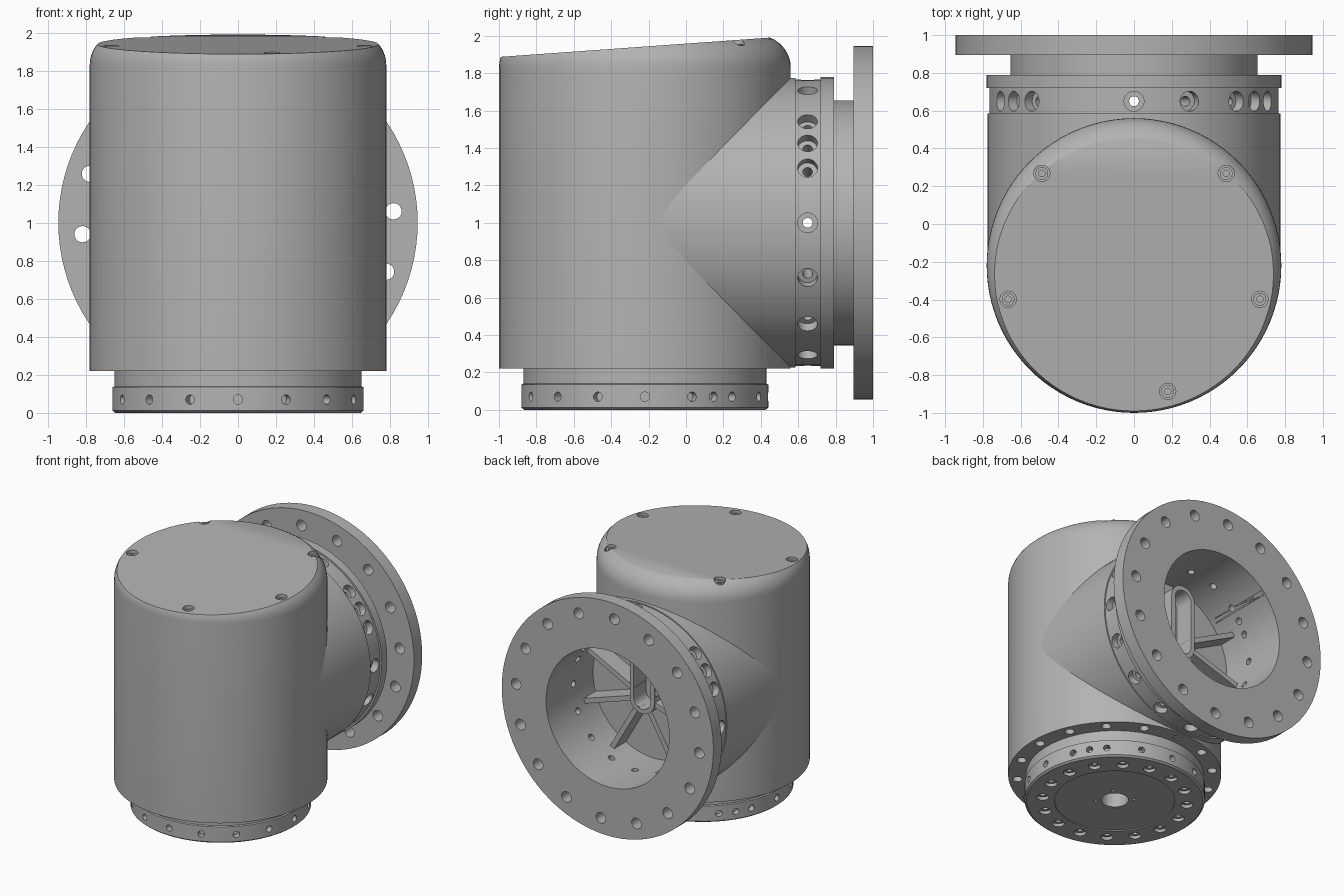
import bpy, bmesh
from math import pi, cos, sin, radians
from mathutils import Matrix, Vector

cube = bpy.data.objects.get("Cube")
if cube:
    bpy.data.objects.remove(cube, do_unlink=True)

grey = bpy.data.materials.new("machined grey")
grey.use_nodes = True
COLOUR = (0.45, 0.45, 0.45, 1)
grey.diffuse_color = COLOUR
grey.node_tree.nodes["Principled BSDF"].inputs["Base Color"].default_value = COLOUR

BODY_Y = -0.22          # upright axis
ARM_Z = 1.0             # height of the sideways axis
UPRIGHT = Matrix.Translation((0, BODY_Y, 0))
SIDEWAYS = Matrix.Translation((0, 0, ARM_Z)) @ Matrix.Rotation(-pi / 2, 4, 'X')
STEP = 2 * pi / 16


def lathe(bm, profile, matrix, sides=96):
    """Revolve (radius, height) points, from axis to axis, into a closed solid."""
    rings = []
    for r, h in profile:
        if r == 0:
            rings.append([bm.verts.new(matrix @ Vector((0, 0, h)))])
        else:
            rings.append([bm.verts.new(matrix @ Vector((r * cos(i * 2 * pi / sides), r * sin(i * 2 * pi / sides), h)))
                          for i in range(sides)])
    for a, b in zip(rings, rings[1:]):
        for i in range(sides):
            j = (i + 1) % sides
            quad = [a[i % len(a)], a[j % len(a)], b[j % len(b)], b[i % len(b)]]
            bm.faces.new(list(dict.fromkeys(quad)))


def rod(bm, radius, low, high, matrix, sides=20):
    lathe(bm, [(0, low), (radius, low), (radius, high), (0, high)], matrix, sides)


def finish(bm, name):
    bmesh.ops.recalc_face_normals(bm, faces=bm.faces)
    mesh = bpy.data.meshes.new(name)
    bm.to_mesh(mesh)
    bm.free()
    mesh.materials.append(grey)
    obj = bpy.data.objects.new(name, mesh)
    bpy.context.collection.objects.link(obj)
    return obj


def smooth(obj):
    bpy.ops.object.select_all(action='DESELECT')
    obj.select_set(True)
    bpy.context.view_layer.objects.active = obj
    bpy.ops.object.shade_smooth_by_angle(angle=radians(30))


def cut(obj, *cutters):
    bpy.context.view_layer.objects.active = obj
    for cutter in cutters:
        mod = obj.modifiers.new("cut", 'BOOLEAN')
        mod.operation = 'DIFFERENCE'
        mod.solver = 'EXACT'
        mod.object = cutter
        bpy.ops.object.modifier_apply(modifier=mod.name)
    smooth(obj)


def aim(origin, direction):
    return Matrix.Translation(origin) @ Vector(direction).to_track_quat('Z', 'Y').to_matrix().to_4x4()


# Upright housing with a rounded rim and a sloping top
bm = bmesh.new()
rim = [(0.61 + 0.17 * cos(t * pi / 20), 1.83 + 0.17 * sin(t * pi / 20)) for t in range(11)]
lathe(bm, [(0, 0.22), (0.78, 0.22)] + rim + [(0, 2.0)], UPRIGHT)
cutplane = bmesh.ops.bisect_plane(bm, geom=bm.verts[:] + bm.edges[:] + bm.faces[:], plane_co=(0, -0.98, 1.888),
                                  plane_no=(0, -0.0714, 1), clear_outer=True)
bmesh.ops.holes_fill(bm, edges=[e for e in bm.edges if e.is_boundary], sides=0)
housing = finish(bm, "housing")

# Sideways arm with bolt band, collar, neck and mounting plate
bm = bmesh.new()
lathe(bm, [(0, BODY_Y), (0.775, BODY_Y), (0.775, 0.585), (0.766, 0.585), (0.766, 0.72), (0.78, 0.72),
           (0.78, 0.79), (0.655, 0.79), (0.655, 0.895), (0.945, 0.895), (0.945, 1.0), (0, 1.0)], SIDEWAYS)
arm = finish(bm, "side_arm")

# Base ring with a shallow step in its underside
bm = bmesh.new()
lathe(bm, [(0, 0.008), (0.44, 0.008), (0.44, 0), (0.645, 0), (0.66, 0.012), (0.66, 0.135), (0.65, 0.14),
           (0.65, 0.26), (0, 0.26)], UPRIGHT)
base = finish(bm, "base_ring")

# Cutter: wide bore of the arm
bm = bmesh.new()
rod(bm, 0.55, 0.4, 1.1, SIDEWAYS, 96)
bore = finish(bm, "bore_cutter")

# Cutter: plate bolt holes and stepped holes around the band
ring_angles = [i * STEP for i in range(16)] + [1.5 * STEP, pi - 1.5 * STEP]
bm = bmesh.new()
for i in range(16):
    a = i * STEP - radians(4.2)
    rod(bm, 0.043, 0.85, 1.05, SIDEWAYS @ Matrix.Translation((0.82 * cos(a), 0.82 * sin(a), 0)))
for a in ring_angles:
    lathe(bm, [(0, 0.5), (0.026, 0.5), (0.026, 0.71), (0.053, 0.71), (0.053, 0.82), (0, 0.82)],
          aim((0, 0.65, ARM_Z), (cos(a), 0, sin(a))), 20)
arm_holes = finish(bm, "arm_hole_cutter")

# Cutter: base holes, side, underside and centre
bm = bmesh.new()
for a in ring_angles:
    rod(bm, 0.025, 0.61, 0.7, aim((0, BODY_Y, 0.07), (cos(a), sin(a), 0)))
for i in range(16):
    a = (i + 0.5) * STEP
    lathe(bm, [(0, -0.05), (0.045, -0.05), (0.045, 0.025), (0.022, 0.025), (0.022, 0.04), (0, 0.04)],
          UPRIGHT @ Matrix.Translation((0.53 * cos(a), 0.53 * sin(a), 0)), 20)
for i in range(4):
    a = i * pi / 2 + pi / 4
    rod(bm, 0.012, -0.05, 0.05, UPRIGHT @ Matrix.Translation((0.14 * cos(a), 0.14 * sin(a), 0)), 12)
rod(bm, 0.1, -0.05, 0.6, UPRIGHT, 40)
base_holes = finish(bm, "base_hole_cutter")

# Cutter: lid screw pockets and holes under the housing edge
lid_points = [(0.69 * cos(radians(d)), 0.69 * sin(radians(d))) for d in (45, 135, 195, 285, 345)]
bm = bmesh.new()
for x, y in lid_points:
    top = 1.888 + (y + BODY_Y + 0.98) * 0.0714
    rod(bm, 0.043, top - 0.06, 2.1, UPRIGHT @ Matrix.Translation((x, y, 0)))
for i in range(16):
    a = i * STEP
    rod(bm, 0.035, 0.15, 0.27, UPRIGHT @ Matrix.Translation((0.715 * cos(a), 0.715 * sin(a), 0)))
housing_holes = finish(bm, "housing_hole_cutter")

cut(housing, bore, housing_holes, base_holes)
cut(arm, bore, arm_holes, base_holes)
cut(base, base_holes)
for cutter in (bore, arm_holes, base_holes, housing_holes):
    bpy.data.objects.remove(cutter, do_unlink=True)

# Lid screws sunk in their pockets
bm = bmesh.new()
for x, y in lid_points:
    top = 1.888 + (y + BODY_Y + 0.98) * 0.0714
    lathe(bm, [(0, top - 0.08), (0.034, top - 0.08), (0.034, top - 0.02), (0.017, top - 0.02),
               (0.017, top - 0.04), (0, top - 0.04)], UPRIGHT @ Matrix.Translation((x, y, 0)), 20)
smooth(finish(bm, "lid_screws"))

# Radial ribs on the floor of the bore
bm = bmesh.new()
for d in (27, 153, -18, 198, -60, 240):
    bmesh.ops.create_cube(bm, size=1, matrix=Matrix.Translation((0, 0.47, ARM_Z))
                          @ Matrix.Rotation(-radians(d), 4, 'Y')
                          @ Matrix.Translation((0.325, 0, 0)) @ Matrix.Diagonal((0.47, 0.16, 0.04, 1)))
finish(bm, "bore_ribs")


# Upright slot frame in the middle of the bore floor
def slot_loop(bm, radius, y):
    loop = []
    for i in range(26):
        half, k = divmod(i, 13)
        a = pi * half + pi * k / 12
        loop.append(bm.verts.new((radius * cos(a), y, ARM_Z + (-0.02 if half else 0.36) + radius * sin(a))))
    return loop


bm = bmesh.new()
loops = [slot_loop(bm, r, y) for r, y in ((0.11, 0.39), (0.11, 0.56), (0.075, 0.56), (0.075, 0.39))]
for k in range(4):
    a, b = loops[k], loops[(k + 1) % 4]
    for i in range(26):
        j = (i + 1) % 26
        bm.faces.new((a[i], a[j], b[j], b[i]))
smooth(finish(bm, "slot_frame"))
